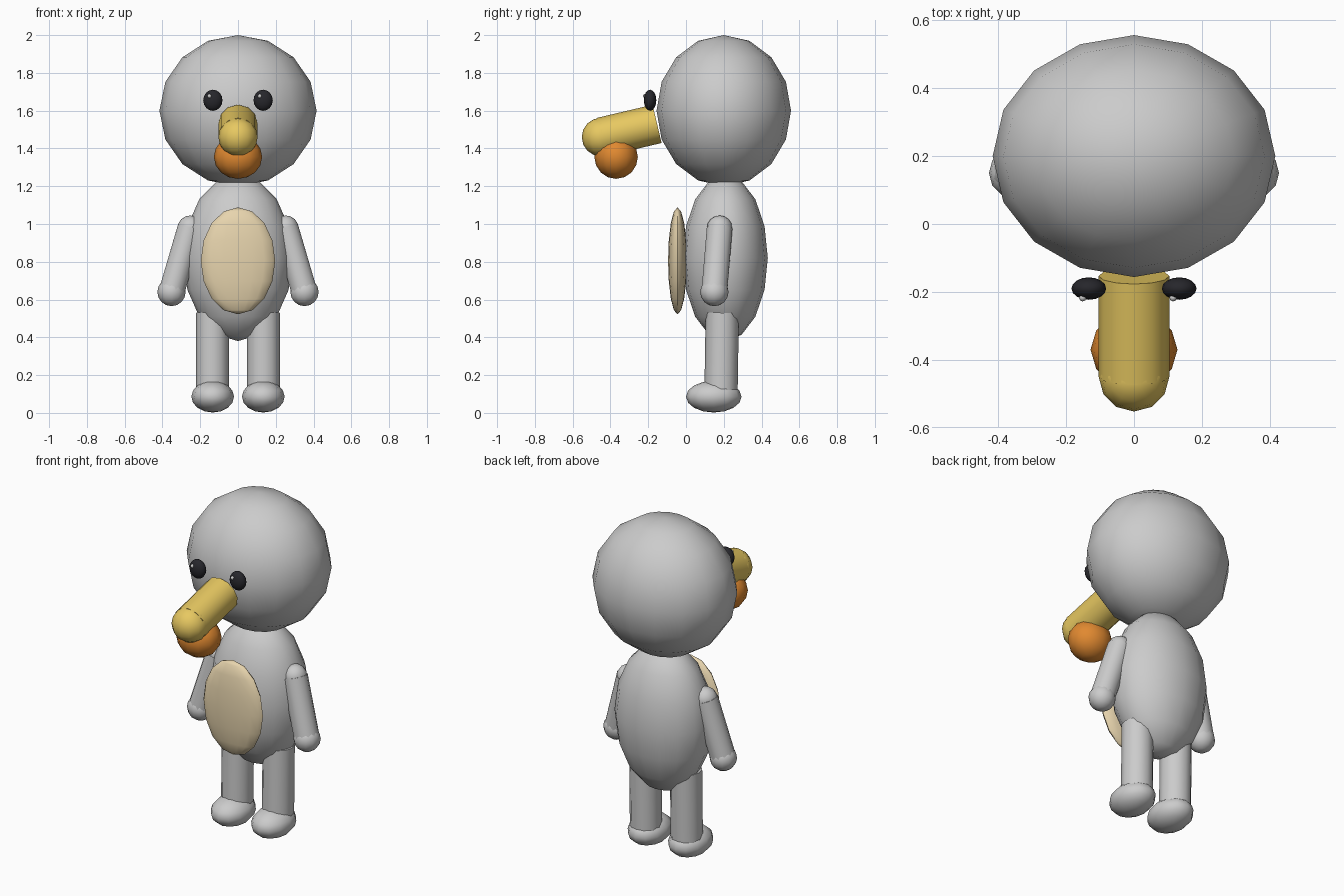
import bpy
from math import radians
from mathutils import Vector

if "Cube" in bpy.data.objects:
    bpy.data.objects.remove(bpy.data.objects["Cube"])


def material(name, rgb):
    m = bpy.data.materials.new(name)
    m.diffuse_color = (*rgb, 1)
    m.use_nodes = True
    m.node_tree.nodes["Principled BSDF"].inputs["Base Color"].default_value = m.diffuse_color
    return m


YELLOW = material("yellow", (0.80, 0.58, 0.12))
ORANGE = material("orange", (0.75, 0.25, 0.03))
TAN = material("tan", (0.80, 0.66, 0.42))
BLACK = material("black", (0.02, 0.02, 0.025))


def finish(name, mat):
    ob = bpy.context.object
    ob.name = name
    if mat:
        ob.data.materials.append(mat)
    bpy.ops.object.shade_smooth_by_angle(angle=radians(50))
    return ob


def ball(name, loc, size, mat=None, seg=16, rings=8):
    bpy.ops.mesh.primitive_uv_sphere_add(segments=seg, ring_count=rings, radius=1, location=loc)
    bpy.context.object.scale = size
    bpy.ops.object.transform_apply(location=False, rotation=False, scale=True)
    return finish(name, mat)


def tube(name, a, b, r, mat=None, seg=12):
    a, b = Vector(a), Vector(b)
    d = b - a
    bpy.ops.mesh.primitive_cylinder_add(vertices=seg, radius=r, depth=d.length, location=(a + b) / 2,
                                        rotation=d.to_track_quat('Z', 'Y').to_euler())
    return finish(name, mat)


# Head, body and belly patch
ball("head", (0, 0.20, 1.60), (0.416, 0.356, 0.40))
ball("body", (0, 0.208, 0.82), (0.29, 0.225, 0.44))
ball("belly_patch", (0, -0.045, 0.805), (0.197, 0.05, 0.283), TAN)

# Beak
tip = (0, -0.45, 1.46)
tube("beak", (0, -0.153, 1.53), tip, 0.104, YELLOW)
ball("beak_tip", tip, (0.104, 0.102, 0.102), YELLOW, 12, 8)
ball("lower_beak", (0, -0.37, 1.355), (0.128, 0.115, 0.116), ORANGE, 12, 8)

for side, s in (("left", -1), ("right", 1)):
    # Eyes, with the glint on the same side of both
    ball(side + "_eye", (s * 0.133, -0.19, 1.655), (0.051, 0.033, 0.056), BLACK)
    ball(side + "_eye_glint", (s * 0.133 - 0.018, -0.217, 1.677), (0.011, 0.011, 0.011), None, 8, 6)

    # Arms
    shoulder, hand = (s * 0.253, 0.178, 0.977), (s * 0.352, 0.15, 0.64)
    ball(side + "_shoulder", shoulder, (0.068,) * 3, None, 12, 8)
    tube(side + "_arm", shoulder, hand, 0.07)
    ball(side + "_hand", hand, (0.075,) * 3, None, 12, 8)

    # Legs and feet
    tube(side + "_leg", (s * 0.135, 0.192, 0.53), (s * 0.135, 0.185, 0.09), 0.088)
    ball(side + "_foot", (s * 0.134, 0.147, 0.086), (0.113, 0.147, 0.084), None, 12, 8)
